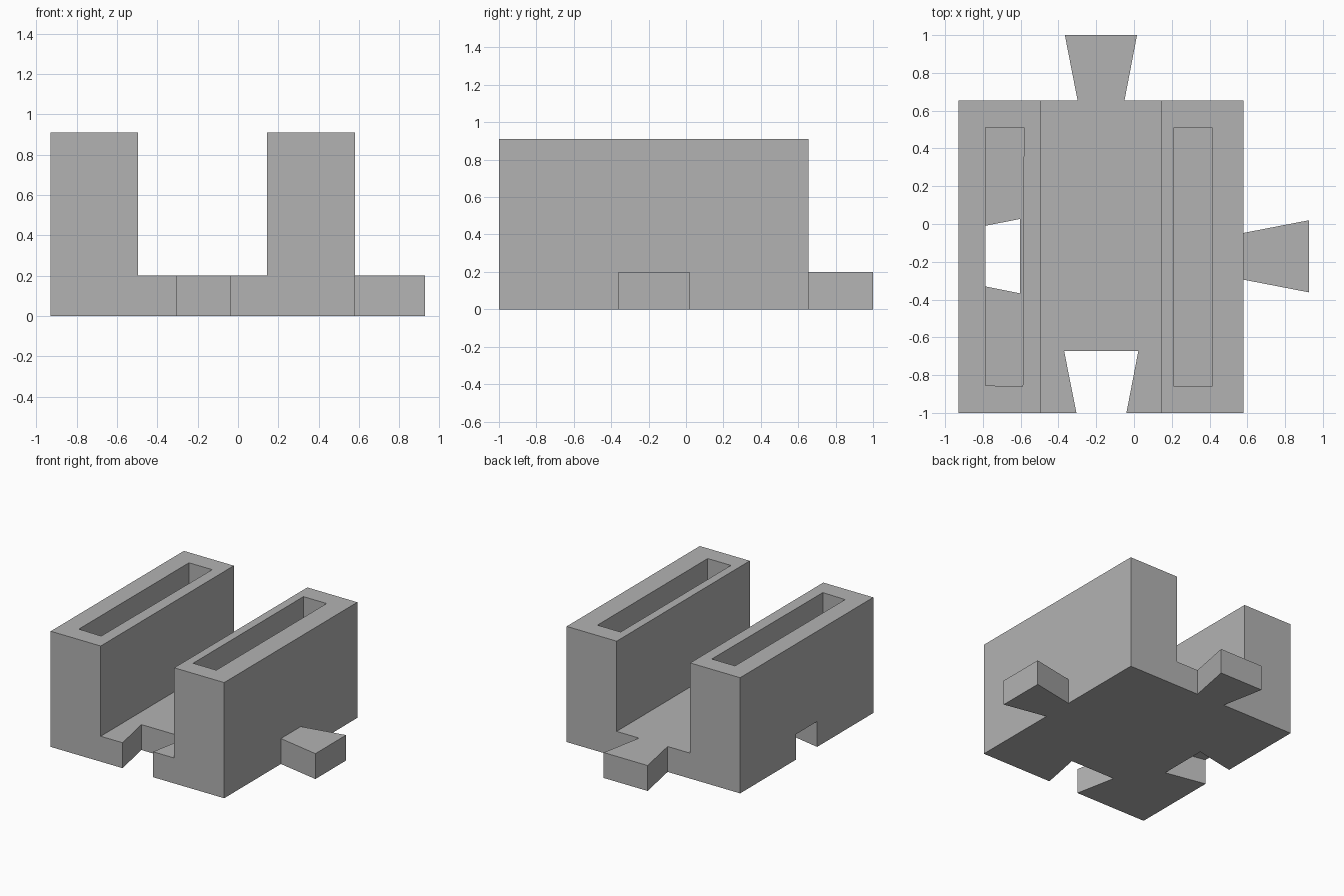
import bpy, bmesh

if "Cube" in bpy.data.objects:
    bpy.data.objects.remove(bpy.data.objects["Cube"])

grey = bpy.data.materials.new("plain grey")
grey.diffuse_color = (0.45, 0.45, 0.45, 1)
grey.use_nodes = True
grey.node_tree.nodes["Principled BSDF"].inputs["Base Color"].default_value = grey.diffuse_color


def prism(name, outline, direction):
    """Extrude a planar outline along a direction into a closed solid."""
    bm = bmesh.new()
    face = bm.faces.new([bm.verts.new(p) for p in outline])
    new = bmesh.ops.extrude_face_region(bm, geom=[face])["geom"]
    bmesh.ops.translate(bm, vec=direction,
                        verts=[v for v in new if isinstance(v, bmesh.types.BMVert)])
    bmesh.ops.recalc_face_normals(bm, faces=bm.faces)
    mesh = bpy.data.meshes.new(name)
    bm.to_mesh(mesh)
    bm.free()
    mesh.materials.append(grey)
    obj = bpy.data.objects.new(name, mesh)
    bpy.context.collection.objects.link(obj)
    return obj


def column(name, points, z0, z1):
    return prism(name, [(x, y, z0) for x, y in points], (0, 0, z1 - z0))


def combine(body, tool, operation):
    """Apply a boolean and remove the tool."""
    mod = body.modifiers.new("shape", 'BOOLEAN')
    mod.operation, mod.solver, mod.object = operation, 'EXACT', tool
    bpy.context.view_layer.objects.active = body
    bpy.ops.object.modifier_apply(modifier=mod.name)
    bpy.data.objects.remove(tool)


FLOOR, TOP, FRONT, BACK = 0.2, 0.91, -1.0, 0.655

# U-shaped body: floor plate with two tall side walls
profile = [(-0.93, 0), (0.58, 0), (0.58, TOP), (0.145, TOP),
           (0.145, FLOOR), (-0.495, FLOOR), (-0.495, TOP), (-0.93, TOP)]
body = prism("track_block", [(x, FRONT, z) for x, z in profile], (0, BACK - FRONT, 0))

# Dovetail sockets in the front and left sides
front_socket = [(-0.301, -1.02), (-0.044, -1.02), (0.023, -0.672), (-0.37, -0.672)]
side_socket = [(-0.95, -0.298), (-0.95, -0.042), (-0.603, 0.027), (-0.603, -0.367)]
combine(body, column("front_socket", front_socket, -0.1, 0.4), 'DIFFERENCE')
combine(body, column("side_socket", side_socket, -0.1, FLOOR), 'DIFFERENCE')

# Long slots sunk into the tops of the walls
left_slot = [(-0.787, -0.855), (-0.589, -0.86), (-0.583, 0.512), (-0.785, 0.512)]
right_slot = [(0.211, -0.86), (0.413, -0.86), (0.413, 0.512), (0.211, 0.512)]
for slot in (left_slot, right_slot):
    combine(body, column("slot", slot, FLOOR, 1.2), 'DIFFERENCE')

# Dovetail tabs on the back and right sides, rooted inside the body
back_tab = [(-0.292, 0.62), (-0.057, 0.62), (0.016, 1.0), (-0.366, 1.0)]
side_tab = [(0.55, -0.289), (0.55, -0.053), (0.927, 0.02), (0.927, -0.362)]
combine(body, column("back_tab", back_tab, 0, FLOOR), 'UNION')
combine(body, column("side_tab", side_tab, 0, FLOOR), 'UNION')
